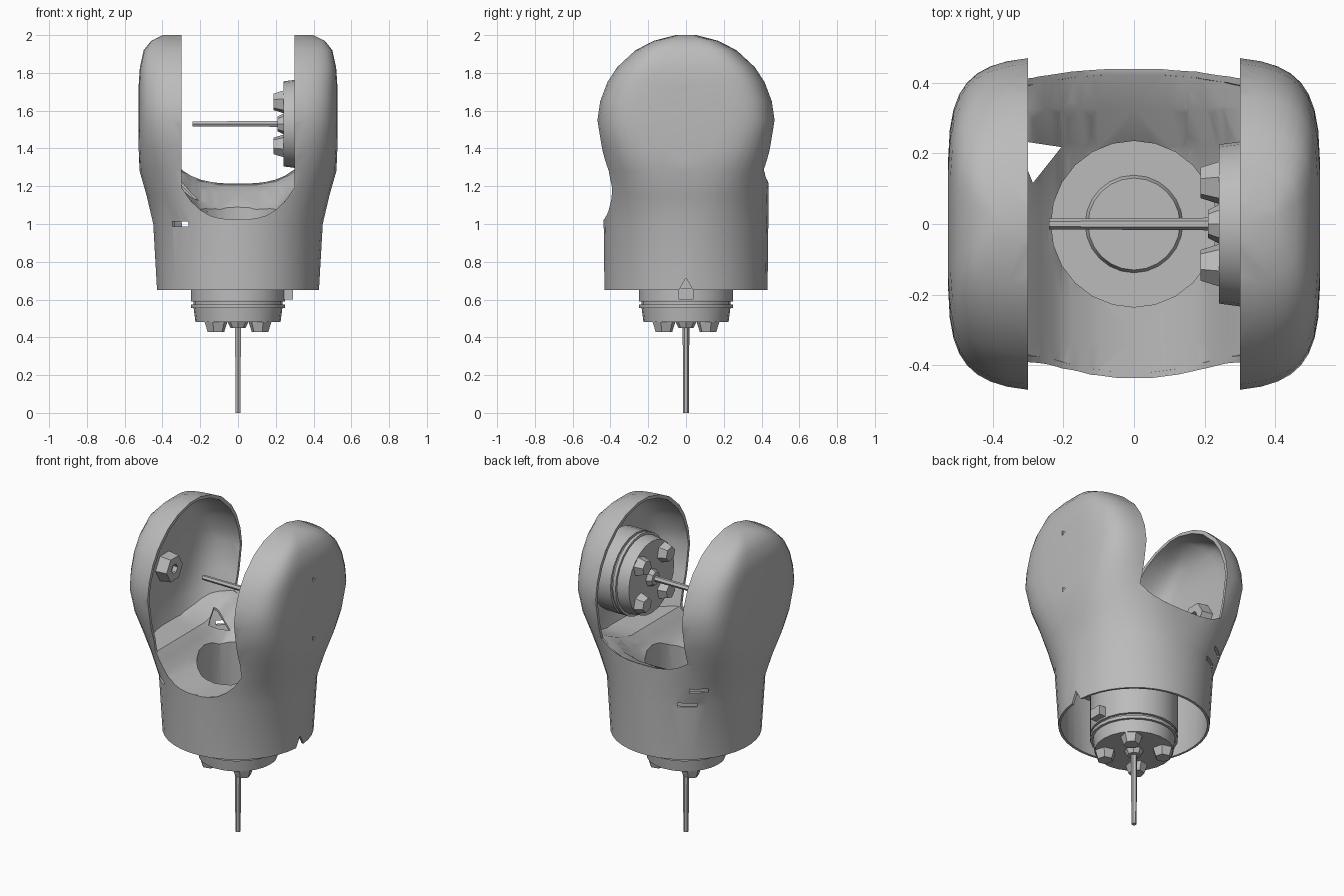
import bpy, bmesh, math
from mathutils import Matrix, Vector

cube = bpy.data.objects.get("Cube")
if cube:
    bpy.data.objects.remove(cube)

grey = bpy.data.materials.new("plain grey")
grey.use_nodes = True
grey.diffuse_color = (0.5, 0.5, 0.5, 1)
grey.node_tree.nodes["Principled BSDF"].inputs["Base Color"].default_value = (0.5, 0.5, 0.5, 1)


def finish(name, bm, matrix=Matrix()):
    bmesh.ops.recalc_face_normals(bm, faces=bm.faces)
    bm.transform(matrix)
    mesh = bpy.data.meshes.new(name)
    bm.to_mesh(mesh)
    bm.free()
    mesh.materials.append(grey)
    obj = bpy.data.objects.new(name, mesh)
    bpy.context.collection.objects.link(obj)
    return obj


def activate(obj):
    bpy.ops.object.select_all(action='DESELECT')
    obj.select_set(True)
    bpy.context.view_layer.objects.active = obj


def smooth(obj, angle=35):
    activate(obj)
    bpy.ops.object.shade_smooth_by_angle(angle=math.radians(angle))


def cut(obj, cutter):
    cutter.hide_render = True
    mod = obj.modifiers.new("cut", 'BOOLEAN')
    mod.operation = 'DIFFERENCE'
    mod.solver = 'EXACT'
    mod.object = cutter
    activate(obj)
    bpy.ops.object.modifier_apply(modifier=mod.name)
    bpy.data.objects.remove(cutter)


def cylinder(name, r1, r2, z1, z2, sides, matrix=Matrix()):
    bm = bmesh.new()
    bmesh.ops.create_cone(bm, cap_ends=True, segments=sides, radius1=r1, radius2=r2,
                          depth=z2 - z1, matrix=Matrix.Translation((0, 0, (z1 + z2) / 2)))
    return finish(name, bm, matrix)


def box(name, size, matrix):
    bm = bmesh.new()
    bmesh.ops.create_cube(bm, size=1)
    bmesh.ops.scale(bm, vec=size, verts=bm.verts)
    return finish(name, bm, matrix)


def loft(name, stations, sides=40):
    """Superellipse sections given as (z, half x, half y, exponent)."""
    bm = bmesh.new()
    rings = []
    for z, a, b, n in stations:
        ring = []
        for i in range(sides):
            t = 2 * math.pi * (i + 0.5) / sides
            c, s = math.cos(t), math.sin(t)
            ring.append(bm.verts.new((a * math.copysign(abs(c) ** (2 / n), c),
                                      b * math.copysign(abs(s) ** (2 / n), s), z)))
        rings.append(ring)
    for low, high in zip(rings, rings[1:]):
        for i in range(sides):
            j = (i + 1) % sides
            bm.faces.new((low[i], low[j], high[j], high[i]))
    bm.faces.new(rings[0][::-1])
    bm.faces.new(rings[-1])
    return finish(name, bm)


def saddle(x, y):
    """Height of the saddle floor between the two arms."""
    u = min(abs(x), 0.3) / 0.3
    t = max(0, min(1, (y - 0.1) / 0.33))
    t = t * t * (3 - 2 * t)
    return (1 - t) * (1.02 + 0.17 * u ** 3) + t * (1.21 + 0.08 * u ** 3)


def saddle_block(name, half_x, bottom, top):
    """Block whose bottom and top heights follow functions of x and y."""
    bm = bmesh.new()
    bmesh.ops.create_cube(bm, size=1)
    bmesh.ops.subdivide_edges(bm, edges=bm.edges[:], cuts=11, use_grid_fill=True)
    for v in bm.verts:
        x, y, k = v.co.x * 2 * half_x, v.co.y * 1.3, v.co.z + 0.5
        v.co = Vector((x, y, (1 - k) * bottom(x, y) + k * top(x, y)))
    return finish(name, bm)


# Forked shell: round base swelling into two disc-shaped arms
stations = [(0.65, 0.43, 0.433, 2), (1.0, 0.45, 0.437, 2.1), (1.15, 0.485, 0.438, 2.5),
            (1.28, 0.522, 0.44, 3), (1.4, 0.527, 0.458, 4), (1.55, 0.527, 0.475, 5),
            (1.65, 0.527, 0.46, 5), (1.75, 0.526, 0.422, 5), (1.83, 0.52, 0.37, 5),
            (1.92, 0.5, 0.272, 5), (1.97, 0.46, 0.175, 5), (2.0, 0.4, 0.06, 4)]
shell = loft("forked_shell", stations)
wall = 0.016
inner = [(0.6 if z < 0.7 else z - (wall if z > 1.6 else 0), a - wall, b - wall, n)
         for z, a, b, n in stations]
cavity = loft("cavity", inner)
cut(cavity, saddle_block("floor_slab", 0.61, lambda x, y: saddle(x, y) - 0.016, saddle))
cut(shell, cavity)
cut(shell, saddle_block("slot", 0.3, lambda x, y: saddle(x, y) + 0.004, lambda x, y: 2.2))

# Openings in the saddle floor
cut(shell, cylinder("floor_hole", 0.235, 0.235, 0.9, 1.5, 24))
cut(shell, cylinder("floor_gap", 0.075, 0.075, 0.9, 1.4, 3,
                    Matrix.Translation((-0.275, 0.19, 0)) @ Matrix.Rotation(0.9, 4, 'Z')))

# Slits around the base, rim notch and pin marks on the left arm
for angle, z in ((134, 1.1), (126, 1.0), (227, 1.0)):
    turn = Matrix.Rotation(math.radians(angle), 4, 'Z')
    cut(shell, box("slit", (0.12, 0.11, 0.025), turn @ Matrix.Translation((0.45, 0, z))))
sideways = Matrix.Rotation(math.pi / 2, 4, 'Y')
cut(shell, cylinder("notch", 0.06, 0.06, 0.35, 0.5, 3,
                    Matrix.Translation((0, 0, 0.655)) @ sideways
                    @ Matrix.Rotation(math.pi / 2, 4, 'Z')))
for z in (1.35, 1.72):
    cut(shell, cylinder("pin_mark", 0.018, 0.018, 0.519, 0.56, 3,
                        Matrix.Translation((0, 0, z)) @ sideways))
smooth(shell)


def motor(prefix, matrix):
    """Motor with its face at local z = 0 and its shaft pointing down."""
    for part, r1, r2, z1, z2 in (("flange", 0.225, 0.235, 0, 0.075),
                                 ("collar", 0.25, 0.25, 0.075, 0.095),
                                 ("groove", 0.235, 0.235, 0.09, 0.115),
                                 ("body", 0.25, 0.25, 0.11, 0.23),
                                 ("rear_cap", 0.14, 0.13, 0.225, 0.25)):
        smooth(cylinder(prefix + "_" + part, r1, r2, z1, z2, 24, matrix))
    cylinder(prefix + "_boss", 0.04, 0.06, -0.03, 0.01, 8, matrix)
    cylinder(prefix + "_shaft", 0.015, 0.018, -0.48, 0.01, 6, matrix)
    for i in range(4):
        spot = Matrix.Rotation(math.radians(45 + 90 * i), 4, 'Z') @ Matrix.Translation((0.165, 0, 0))
        cylinder(f"{prefix}_screw_{i + 1}", 0.045, 0.065, -0.052, 0.01, 6, matrix @ spot)


motor("base_motor", Matrix.Translation((0, 0, 0.48)))
motor("arm_motor", Matrix.Translation((0.24, 0, 1.53)) @ sideways)

# Sleeve from the base motor up to the floor hole, trimmed along the saddle
sleeve = cylinder("motor_sleeve", 0.25, 0.25, 0.62, 1.3, 24)
cut(sleeve, cylinder("sleeve_bore", 0.235, 0.235, 0.5, 1.5, 24))
cut(sleeve, saddle_block("sleeve_trim", 0.6, lambda x, y: saddle(x, y) - 0.006, lambda x, y: 2))
smooth(sleeve)
box("motor_tab", (0.05, 0.08, 0.06), Matrix.Translation((0.265, 0, 0.63)))

# Bearing inside the right arm, in line with the arm shaft
bearing = cylinder("arm_bearing", 0.09, 0.08, -0.515, -0.44, 6,
                   Matrix.Translation((0, 0, 1.53)) @ sideways)
cut(bearing, cylinder("bearing_hole", 0.03, 0.03, -0.47, -0.4, 6,
                      Matrix.Translation((0, 0, 1.53)) @ sideways))
